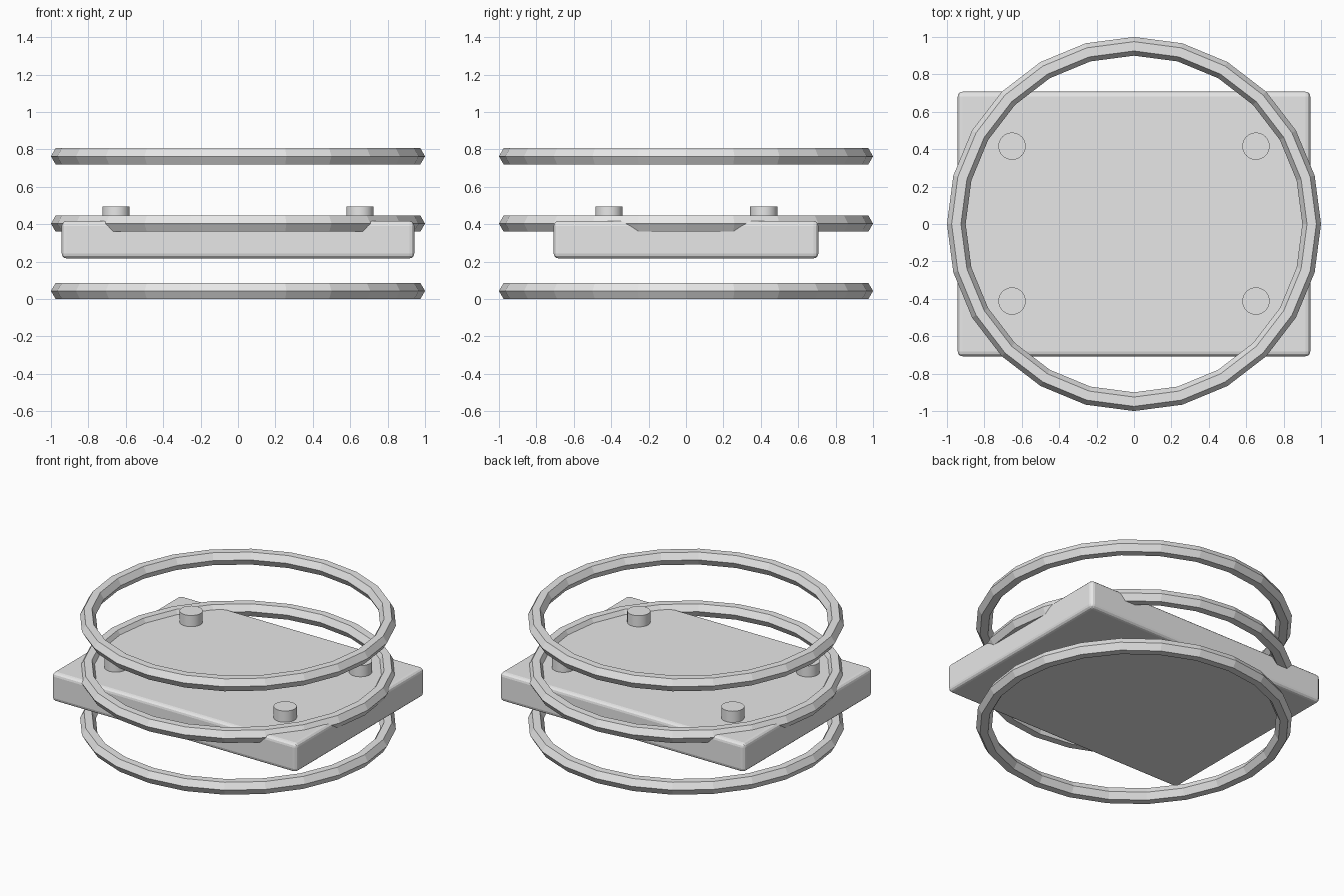
import bpy, math

if "Cube" in bpy.data.objects:
    bpy.data.objects.remove(bpy.data.objects["Cube"])

grey = bpy.data.materials.new("light_grey")
grey.diffuse_color = (0.8, 0.8, 0.8, 1)
grey.use_nodes = True
grey.node_tree.nodes["Principled BSDF"].inputs["Base Color"].default_value = grey.diffuse_color


def finish(name):
    obj = bpy.context.object
    obj.name = name
    obj.data.materials.append(grey)
    return obj


# Three stacked faceted rings with a hexagonal section
for name, z in (("lower_ring", 0.043), ("middle_ring", 0.403), ("upper_ring", 0.763)):
    bpy.ops.mesh.primitive_torus_add(major_segments=24, minor_segments=6,
                                     major_radius=0.95, minor_radius=0.05,
                                     location=(0, 0, z))
    finish(name)
    bpy.ops.object.shade_flat()

# Rounded-edge slab
bpy.ops.mesh.primitive_cube_add(size=1, location=(0, 0, 0.317))
slab = finish("slab")
slab.scale = (1.885, 1.415, 0.2)
bpy.ops.object.transform_apply(location=False, rotation=False, scale=True)
bevel = slab.modifiers.new("rounded_edges", 'BEVEL')
bevel.width = 0.026
bevel.segments = 3

# Four round studs on top of the slab
for x in (-0.652, 0.652):
    for y in (-0.412, 0.416):
        bpy.ops.mesh.primitive_cylinder_add(vertices=32, radius=0.073, depth=0.09,
                                            location=(x, y, 0.45))
        side = ("left" if x < 0 else "right") + ("_front" if y < 0 else "_back")
        finish("stud_" + side)
        bpy.ops.object.shade_smooth_by_angle(angle=math.radians(30))
